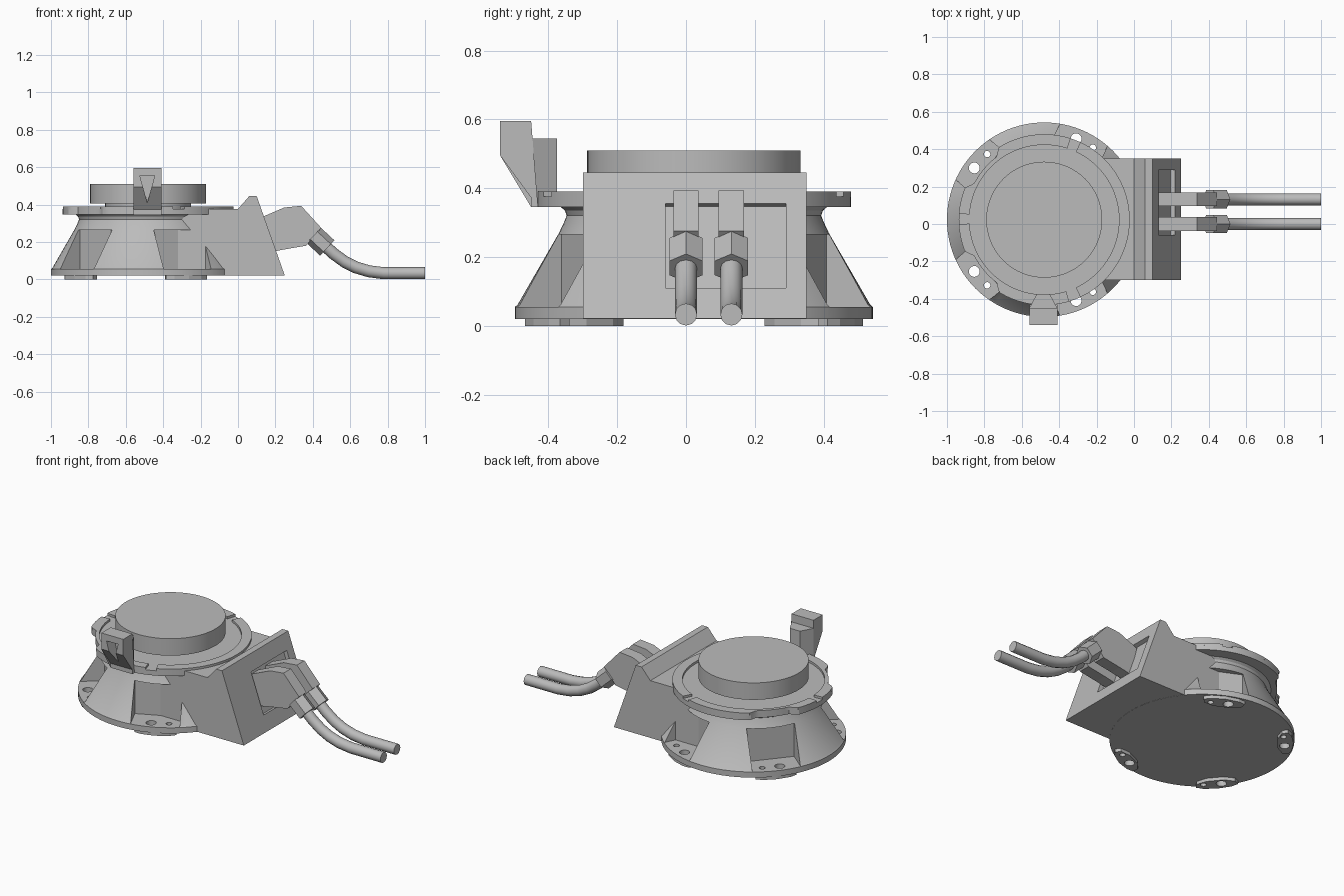
import bpy, bmesh, math
from mathutils import Vector, Matrix

if "Cube" in bpy.data.objects:
    bpy.data.objects.remove(bpy.data.objects["Cube"], do_unlink=True)

grey = bpy.data.materials.new("painted_grey")
grey.use_nodes = True
grey.diffuse_color = (0.5, 0.5, 0.5, 1)
grey.node_tree.nodes["Principled BSDF"].inputs["Base Color"].default_value = (0.5, 0.5, 0.5, 1)

CX, CY = -0.48, 0.023  # axis of the round base


def activate(ob):
    bpy.ops.object.select_all(action='DESELECT')
    ob.select_set(True)
    bpy.context.view_layer.objects.active = ob


def finish(name, bm):
    bmesh.ops.recalc_face_normals(bm, faces=bm.faces)
    me = bpy.data.meshes.new(name)
    bm.to_mesh(me)
    bm.free()
    ob = bpy.data.objects.new(name, me)
    bpy.context.collection.objects.link(ob)
    me.materials.append(grey)
    return ob


def smooth(ob, angle=28):
    activate(ob)
    bpy.ops.object.shade_smooth_by_angle(angle=math.radians(angle))


def prism(name, pts, lo, hi, axis='z'):
    """Extrude a 2D outline along one axis."""
    place = {'x': lambda p, t: (t, p[0], p[1]),
             'y': lambda p, t: (p[0], t, p[1]),
             'z': lambda p, t: (p[0], p[1], t)}[axis]
    bm = bmesh.new()
    face = bm.faces.new([bm.verts.new(place(p, lo)) for p in pts])
    ext = bmesh.ops.extrude_face_region(bm, geom=[face])
    shift = Vector(place((0, 0), hi - lo))
    bmesh.ops.translate(bm, vec=shift, verts=[v for v in ext["geom"] if isinstance(v, bmesh.types.BMVert)])
    return finish(name, bm)


def cylinder(name, start, end, radius, sides=64):
    a, b = Vector(start), Vector(end)
    d = b - a
    m = Matrix.Translation((a + b) / 2) @ d.to_track_quat('Z', 'Y').to_matrix().to_4x4()
    bm = bmesh.new()
    bmesh.ops.create_cone(bm, cap_ends=True, segments=sides, radius1=radius, radius2=radius,
                          depth=d.length, matrix=m)
    return finish(name, bm)


def lathe(name, profile, sides=96):
    bm = bmesh.new()
    vs = [bm.verts.new((CX + r, CY, z)) for r, z in profile]
    es = [bm.edges.new(p) for p in zip(vs, vs[1:])]
    bmesh.ops.spin(bm, geom=vs + es, cent=(CX, CY, 0), axis=(0, 0, 1), angle=math.tau,
                   steps=sides, use_merge=True)
    bmesh.ops.remove_doubles(bm, verts=bm.verts, dist=0.0001)
    return finish(name, bm)


def cut(ob, cutter):
    cutter.hide_render = True
    mod = ob.modifiers.new("cut", 'BOOLEAN')
    mod.operation = 'DIFFERENCE'
    mod.solver = 'EXACT'
    mod.object = cutter
    activate(ob)
    bpy.ops.object.modifier_apply(modifier=mod.name)
    bpy.data.objects.remove(cutter, do_unlink=True)


def polar(deg, r):
    a = math.radians(deg)
    return (CX + r * math.cos(a), CY + r * math.sin(a))


def local(deg, pts):
    """Radial and tangential coordinates turned into plan coordinates."""
    a = math.radians(deg)
    c, s = math.cos(a), math.sin(a)
    return [(CX + r * c - t * s, CY + r * s + t * c) for r, t in pts]


# Conical base body
body = lathe("base_body", [(0, .02), (.52, .02), (.52, .055), (.512, .062), (.392, .27), (.378, .3),
                           (.37, .32), (.375, .335), (.39, .348), (0, .348)])

# Mounting pockets, feet and bolt holes
for side in (1, -1):
    for angle in (65, 140):
        deg = side * angle
        cut(body, prism("pocket_cutter", local(deg, [(.36, -.14), (.36, .14), (.65, .14), (.65, -.14)]), .055, .265))
        foot = prism("mounting_foot", local(deg, [(.425, -.05), (.425, .05), (.45, .11), (.485, .12),
                                                  (.505, .08), (.515, 0), (.505, -.08), (.485, -.12),
                                                  (.45, -.11)]), 0, .0205)
        for offset, radius in ((3.5, .029), (-9, .017)):
            x, y = polar(side * (angle + offset), .465)
            for part in (body, foot):
                cut(part, cylinder("hole_cutter", (x, y, -.02), (x, y, .1), radius, 24))
smooth(body)


# Lobed flange with a broken raised rim
def flange_radius(deg):
    gap = abs(abs((deg + 180) % 360 - 180) - 140)
    return .457 - .035 * max(0, min(1, (18 - gap) / 5))


flange = prism("top_flange", [polar(d, flange_radius(d)) for d in range(0, 360, 3)], .346, .376)
smooth(flange)
for i, (first, last) in enumerate(((-65, 65), (72, 177), (183, 288))):
    steps = range(first, last + 1, 2)
    outline = [polar(d, flange_radius(d)) for d in steps] + [polar(d, .4) for d in reversed(steps)]
    smooth(prism("raised_rim_%d" % (i + 1), outline, .374, .39))

# Rotating output disc
smooth(cylinder("turntable_neck", (CX, CY, .37), (CX, CY, .41), .23))
smooth(cylinder("turntable_disc", (CX, CY, .405), (CX, CY, .51), .31, 96))

# Connector box with a recessed panel in its sloping face
box = prism("connector_box", [(-.35, .021), (.25, .021), (.1, .445), (.06, .445), (0, .376), (-.35, .376)],
            -.3, .35, 'y')
normal = Vector((.943, .333))
low, high = Vector((.218, .11)), Vector((.132, .355))
depth = normal * .025
cut(box, prism("panel_cutter", [low - depth, low + depth, high + depth, high - depth], -.06, .29, 'y'))

# Angled plugs, nuts and cables
for i, y in enumerate((0, .132)):
    tag = "_%d" % (i + 1)
    prism("plug_housing" + tag, [(.12, .33), (.135, .336), (.247, .384), (.338, .393), (.445, .275),
                                 (.365, .18), (.247, .16), (.17, .145)], y - .037, y + .037, 'y')
    cylinder("hex_nut" + tag, (.405, y, .235), (.477, y, .168), .056, 6)
    curve = bpy.data.curves.new("cable" + tag, 'CURVE')
    curve.dimensions = '3D'
    curve.bevel_depth = .032
    curve.bevel_resolution = 4
    curve.use_fill_caps = True
    path = [(.42, .22), (.51, .138), (.57, .094), (.63, .064), (.7, .043), (.78, .033), (1, .033)]
    spline = curve.splines.new('POLY')
    spline.points.add(len(path) - 1)
    for point, (x, z) in zip(spline.points, path):
        point.co = (x, y, z, 1)
    cable = bpy.data.objects.new("cable" + tag, curve)
    bpy.context.collection.objects.link(cable)
    curve.materials.append(grey)
    activate(cable)
    bpy.ops.object.convert(target='MESH')
    smooth(cable, 40)

# Front stop bracket with a wedge-shaped groove
head = prism("stop_head", [(-.54, .595), (-.45, .595), (-.45, .345), (-.43, .345), (-.54, .495)][:3]
             + [(-.43, .345), (-.54, .495)], -.56, -.41, 'x')
cut(head, prism("groove_cutter", [(-.525, .555), (-.445, .555), (-.485, .41)], -.6, -.47, 'y'))
prism("stop_rib", [(-.56, -.45), (-.41, -.45), (-.45, -.375), (-.52, -.375)], .35, .545)
